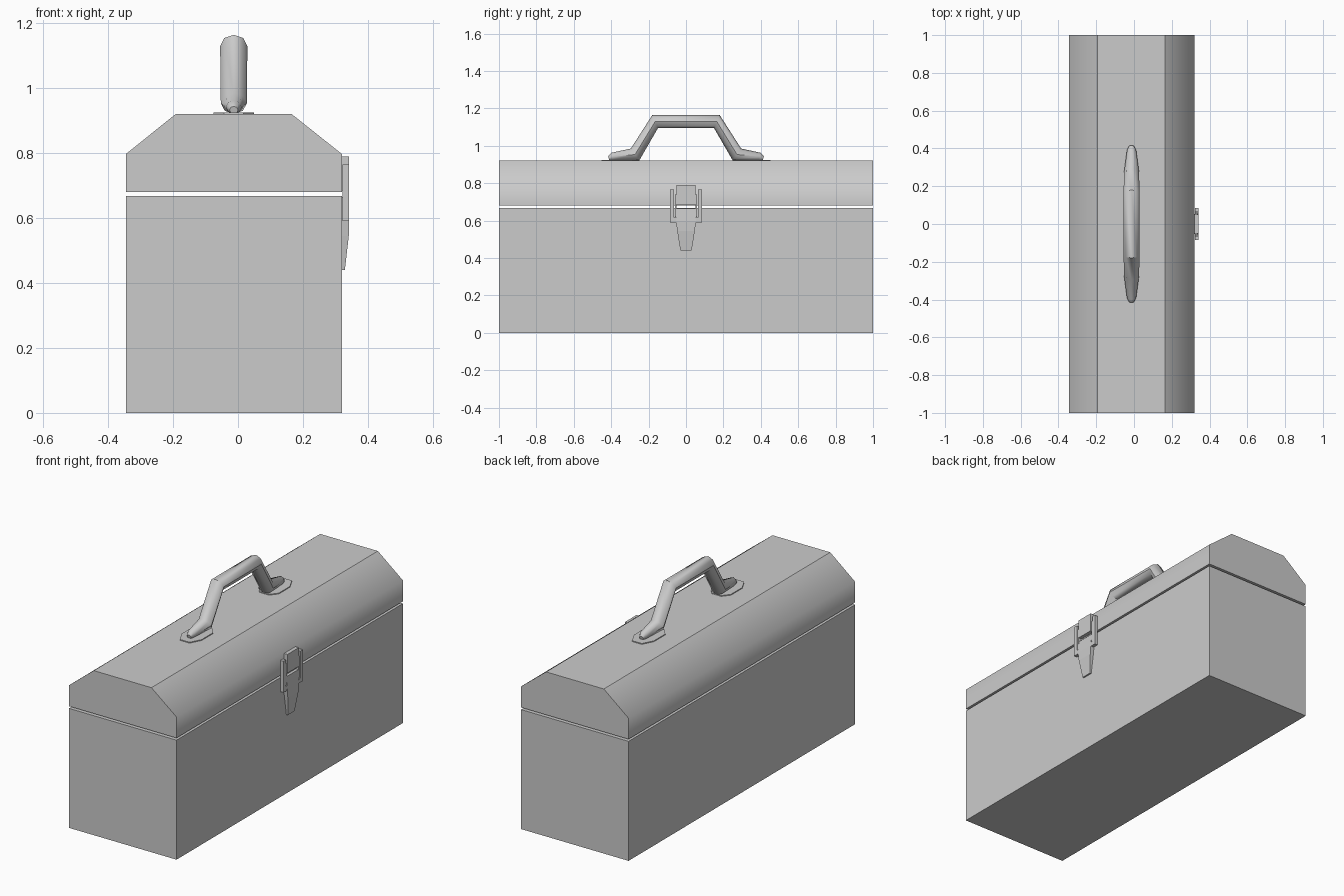
import bpy, bmesh
from math import sin, cos, pi, radians
from mathutils import Vector

if "Cube" in bpy.data.objects:
    bpy.data.objects.remove(bpy.data.objects["Cube"])


def finish(name, bm, smooth_angle=None):
    bmesh.ops.recalc_face_normals(bm, faces=bm.faces)
    me = bpy.data.meshes.new(name)
    bm.to_mesh(me)
    bm.free()
    ob = bpy.data.objects.new(name, me)
    bpy.context.collection.objects.link(ob)
    if smooth_angle:
        bpy.ops.object.select_all(action='DESELECT')
        ob.select_set(True)
        bpy.context.view_layer.objects.active = ob
        bpy.ops.object.shade_smooth_by_angle(angle=radians(smooth_angle))
    return ob


def loft(name, rings, smooth_angle=None):
    """Join equal-length point rings with quads and cap both ends."""
    bm = bmesh.new()
    vs = [[bm.verts.new(p) for p in r] for r in rings]
    n = len(vs[0])
    for a, b in zip(vs, vs[1:]):
        for i in range(n):
            bm.faces.new((a[i], a[(i + 1) % n], b[(i + 1) % n], b[i]))
    bm.faces.new(vs[0])
    bm.faces.new(vs[-1])
    return finish(name, bm, smooth_angle)


def box(name, x, y, z):
    return loft(name, [[(x[0], y[0], h), (x[1], y[0], h), (x[1], y[1], h), (x[0], y[1], h)]
                       for h in z])


BACK, FRONT, MID = -0.345, 0.32, -0.013

# Box body
box("body", (BACK, FRONT), (-1, 1), (0, 0.668))

# Lid with bevelled shoulders, softened only where slope meets side
profile = [(BACK, 0.68), (FRONT, 0.68), (FRONT, 0.797), (0.165, 0.92),
           (-0.192, 0.92), (BACK, 0.797)]
lid = loft("lid", [[(x, y, z) for x, z in profile] for y in (-1, 1)])
for p in lid.data.polygons:
    p.use_smooth = True
for e in lid.data.edges:
    a, b = (lid.data.vertices[i].co for i in e.vertices)
    soft = abs(a.z - 0.797) < 0.001 and abs(b.y - a.y) > 1
    e.use_edge_sharp = not soft

# Handle: eight-sided tube, each ring given by (top point, bottom point, half width)
half = [((-0.416, 0.944), (-0.41, 0.92), 0.013),
        ((-0.40, 0.962), (-0.385, 0.92), 0.024),
        ((-0.295, 0.985), (-0.25, 0.921), 0.040),
        ((-0.18, 1.164), (-0.15, 1.094), 0.042)]
path = half + [((-t[0], t[1]), (-b[0], b[1]), w) for t, b, w in reversed(half)]
rings = []
for t, b, w in path:
    top, bottom = Vector((MID, *t)), Vector((MID, *b))
    c, v = (top + bottom) / 2, (top - bottom) / 2
    rings.append([c + Vector((w * cos(k * pi / 4), 0, 0)) + v * sin(k * pi / 4)
                  for k in range(8)])
loft("handle", rings, 50)

# Thin octagonal plates under the handle feet
for side, name in ((-1, "handle_plate_left"), (1, "handle_plate_right")):
    outline = [(-0.062, 0.29), (-0.03, 0.25), (0.03, 0.25), (0.062, 0.29),
               (0.062, 0.39), (0.03, 0.452), (-0.03, 0.452), (-0.062, 0.39)]
    loft(name, [[(MID + x, side * y, z) for x, y in outline] for z in (0.918, 0.925)])

# Latch: catch plate on the lid
box("latch_catch", (FRONT - 0.002, 0.341), (-0.05, 0.05), (0.685, 0.79))

# Latch: tapering tongue, sections as (z, half width, outer x)
tongue = [(0.665, 0.053, 0.336), (0.595, 0.053, 0.342),
          (0.545, 0.047, 0.341), (0.44, 0.03, 0.329)]
loft("latch_tongue", [[(FRONT - 0.002, -w, z), (x, -w, z), (x, w, z), (FRONT - 0.002, w, z)]
                      for z, w, x in tongue])

# Latch: side rails, with short lips turning inwards at the bottom, and inner wires
for s, side in ((-1, "left"), (1, "right")):
    rail = [(0.085, 0.59), (0.085, 0.765), (0.064, 0.765), (0.064, 0.615),
            (0.05, 0.615), (0.05, 0.59)]
    loft("latch_rail_" + side, [[(x, s * y, z) for y, z in rail] for x in (0.322, 0.341)])
    box("latch_link_" + side, (0.322, 0.338), sorted((s * 0.052, s * 0.06)), (0.62, 0.74))
